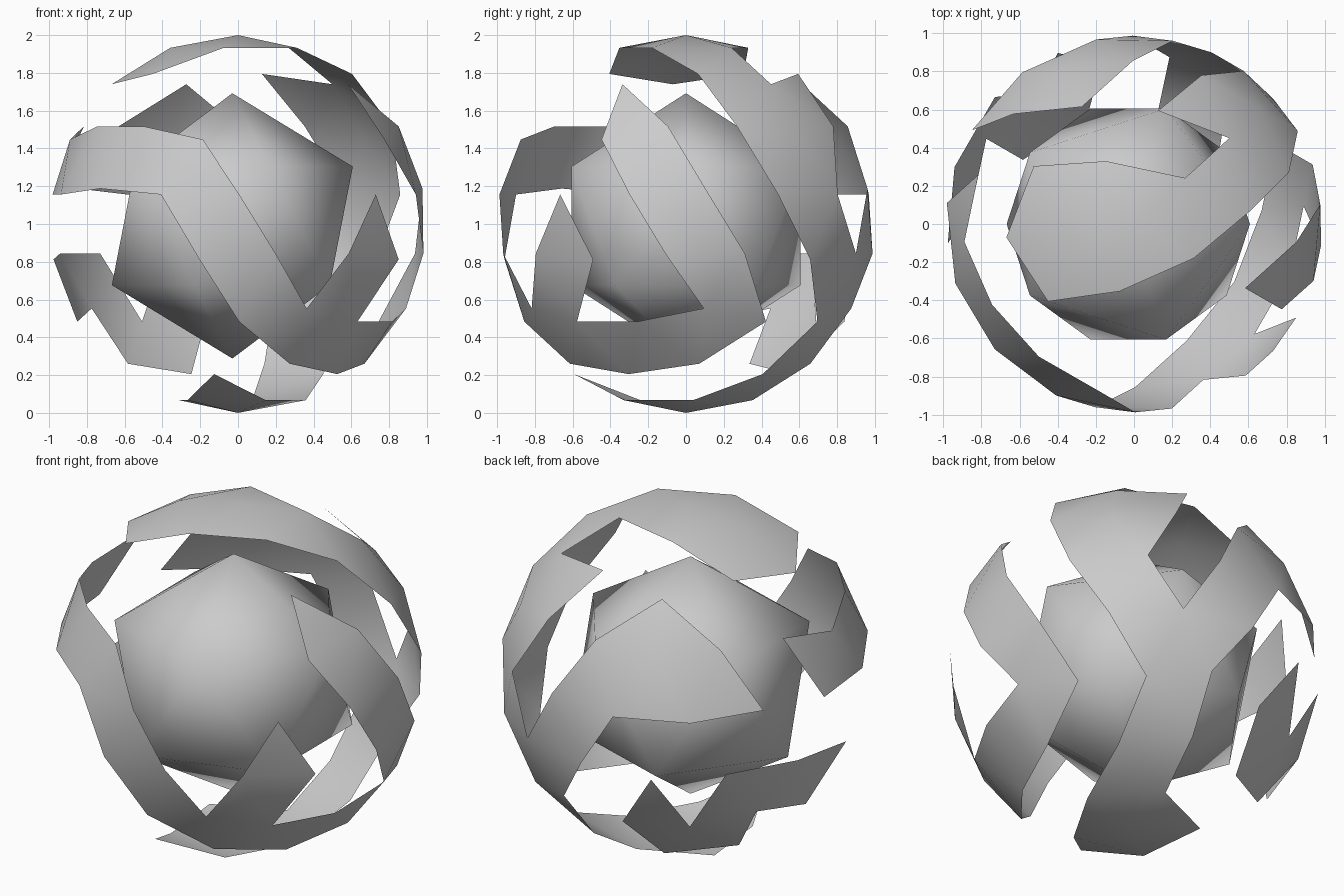
import bpy, bmesh, math
from mathutils import Vector

if "Cube" in bpy.data.objects:
    bpy.data.objects.remove(bpy.data.objects["Cube"])

TURN = 6.0                      # rotation of the shell lattice about z, degrees
CENTRE = Vector((0, 0, 1))


def polar(az, z):
    r, a = math.sqrt(1 - z * z), math.radians(az)
    return Vector((r * math.cos(a), r * math.sin(a), z))


# Icosahedron corners: T top, U0-U4 upper ring, L0-L4 lower ring, B bottom
Z = 1 / math.sqrt(5)
CORNER = {"T": Vector((0, 0, 1)), "B": Vector((0, 0, -1))}
for k in range(5):
    CORNER[f"U{k}"] = polar(TURN + 36 + 72 * k, Z)
    CORNER[f"L{k}"] = polar(TURN + 72 * k, -Z)


def point(name):
    """'U0' corner, 'U0L1' third of the way from U0 to L1, 'U0U1L1' face centre"""
    keys, i = [], 0
    while i < len(name):
        n = 1 if name[i] in "TB" else 2
        keys.append(name[i:i + n])
        i += n
    p = [CORNER[k] for k in keys]
    if len(p) == 2:
        return p[0].slerp(p[1], 1 / 3)
    return sum(p, Vector()).normalized()


def build_band(name, strips, fans=()):
    """Triangle strips and full pentagon fans on the unit sphere"""
    tris = {}
    for s in strips:
        v = s.split()
        for t in zip(v, v[1:], v[2:]):
            tris[frozenset(t)] = t
    for hub, ring in fans:
        ring = [hub + r for r in ring.split()]
        for i in range(5):
            t = (hub, ring[i], ring[(i + 1) % 5])
            tris[frozenset(t)] = t
    bm = bmesh.new()
    verts = {}
    for t in tris.values():
        for n in t:
            if n not in verts:
                verts[n] = bm.verts.new(point(n))
        f = bm.faces.new([verts[n] for n in t])
        f.normal_update()
        if f.normal.dot(f.calc_center_median()) < 0:
            f.normal_flip()
        f.smooth = True
    me = bpy.data.meshes.new(name)
    bm.to_mesh(me)
    bm.free()
    ob = bpy.data.objects.new(name, me)
    ob.location = CENTRE
    bpy.context.collection.objects.link(ob)


# Band sweeping round the front and up the right side, with a spur
build_band("front_band", [
    "U2U1 U2L2 U2 U2L3 U2U3 U2U3L3 U3U2 U3L3 U3 U3L4",
    "U3 U3L3 U3L4 L3L4U3 L4U3 L4L3 L4 L4B L4L0 L4L0B L0L4 L0B L0 L0L1",
    "L0L1 L0 L0U0 L0U4 U4U0L0 U4L0 U4U0 U4 U4T",
    "L4 L4L0 L4U4 L4L0U4 U4L4",
])

# Band from the top down the back right to the bottom, with a rear branch
build_band("top_to_bottom_band", [
    "TU1 TU1U2 TU2 U2T", "U2T TU2U3 TU2 TU3",
    "TU4 TU0 TU4U0 U0T U0U4", "U0T TU0U1 U0U1",
    "U0L0 U0L1 L0L1U0 L1U0 L1L0 L1 L1B",
    "L1 L1L0 L1B L0L1B BL1 BL0", "BL3 BL4 L3L4B",
    "L1 L1U0 L1U1 U0U1L1 U1L1 U1U0", "U1U2 U1U2L2 U1L2",
], [("T", "U0 U1 U2 U3 U4"), ("B", "L0 L1 L2 L3 L4"),
    ("U0", "T U1 L1 L0 U4"), ("U1", "T U2 L2 L1 U0")])

# Short zigzag band low at the back left
build_band("back_left_band", [
    "L1L2U1 L1L2 L2L1 L1L2B L2B", "L2B L2L1 L2 L2U1 L2U2",
    "L2U1 L2 L2U2 L2L3 L2L3U2",
])

# Inner core
bpy.ops.mesh.primitive_ico_sphere_add(subdivisions=1, radius=1, location=(-0.03, 0, 0.99))
core = bpy.context.object
core.name = "inner_core"
core.scale = (0.713, 0.713, 0.702)
# put an upper ring corner on +x
top = max((v.co for v in core.data.vertices if 0.3 < v.co.z < 0.6), key=lambda c: c.x)
core.rotation_euler.z = -math.atan2(top.y, top.x)
bpy.ops.object.shade_smooth()
